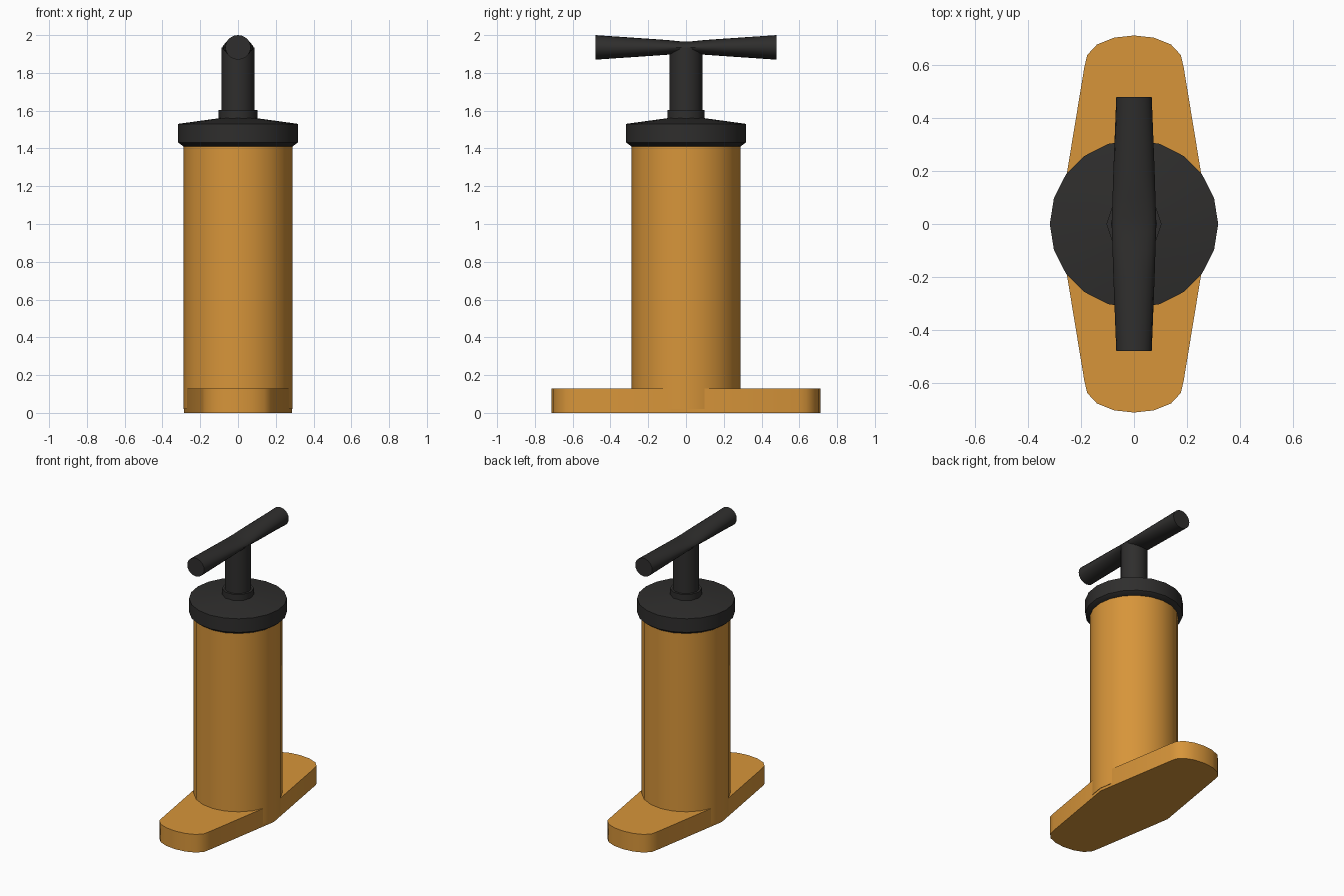
import bpy, bmesh
from math import sin, cos, pi, radians

if "Cube" in bpy.data.objects:
    bpy.data.objects.remove(bpy.data.objects["Cube"])


def material(name, color):
    m = bpy.data.materials.new(name)
    m.diffuse_color = (*color, 1)
    m.use_nodes = True
    m.node_tree.nodes["Principled BSDF"].inputs["Base Color"].default_value = m.diffuse_color
    return m


ORANGE = material("orange_plastic", (0.68, 0.30, 0.042))
BLACK = material("black_plastic", (0.028, 0.027, 0.026))


def loft(name, rings, mat):
    """Skin a list of equal-length point rings and cap both ends."""
    bm = bmesh.new()
    loops = [[bm.verts.new(p) for p in ring] for ring in rings]
    n = len(loops[0])
    for a, b in zip(loops, loops[1:]):
        for i in range(n):
            j = (i + 1) % n
            bm.faces.new((a[i], a[j], b[j], b[i]))
    bm.faces.new(loops[0])
    bm.faces.new(loops[-1])
    bmesh.ops.recalc_face_normals(bm, faces=bm.faces)
    me = bpy.data.meshes.new(name)
    bm.to_mesh(me)
    bm.free()
    me.materials.append(mat)
    ob = bpy.data.objects.new(name, me)
    bpy.context.collection.objects.link(ob)
    bpy.ops.object.select_all(action='DESELECT')
    ob.select_set(True)
    bpy.context.view_layer.objects.active = ob
    bpy.ops.object.shade_smooth_by_angle(angle=radians(40))
    return ob


def lathe(name, profile, sides, mat):
    """Revolve (radius, z) points around the z axis."""
    angles = [2 * pi * i / sides for i in range(sides)]
    return loft(name, [[(r * cos(a), r * sin(a), z) for a in angles]
                       for r, z in profile], mat)


# foot plate: quarter outline mirrored into four
quarter = [(0.285, 0), (0.188, 0.59), (0.177, 0.638), (0.14, 0.678),
           (0.075, 0.704), (0, 0.712)]
half = quarter + [(-x, y) for x, y in reversed(quarter[:-1])]
outline = half + [(-x, -y) for x, y in half[1:-1]]
loft("foot_plate", [[(x, y, z) for x, y in outline] for z in (0, 0.13)], ORANGE)

# pump barrel
lathe("barrel", [(0.288, 0.02), (0.288, 1.425)], 20, ORANGE)

# cap with chamfered underside and sloping top
lathe("cap", [(0.288, 1.41), (0.318, 1.432), (0.318, 1.53), (0.10, 1.56)], 20, BLACK)

# collar and plunger rod
lathe("collar", [(0.104, 1.54), (0.104, 1.603)], 10, BLACK)
lathe("plunger_rod", [(0.087, 1.55), (0.087, 1.935)], 16, BLACK)

# handle: round ends flattening to a wide oval waist
stations = [(0.48, 0.067, 0.065), (0.2, 0.078, 0.046), (0.1, 0.081, 0.039), (0.03, 0.083, 0.032)]
stations = [(-y, rx, rz) for y, rx, rz in stations] + stations[::-1]
angles = [2 * pi * i / 20 for i in range(20)]
loft("handle", [[(rx * cos(a), y, 1.935 + rz * sin(a)) for a in angles]
                for y, rx, rz in stations], BLACK)
